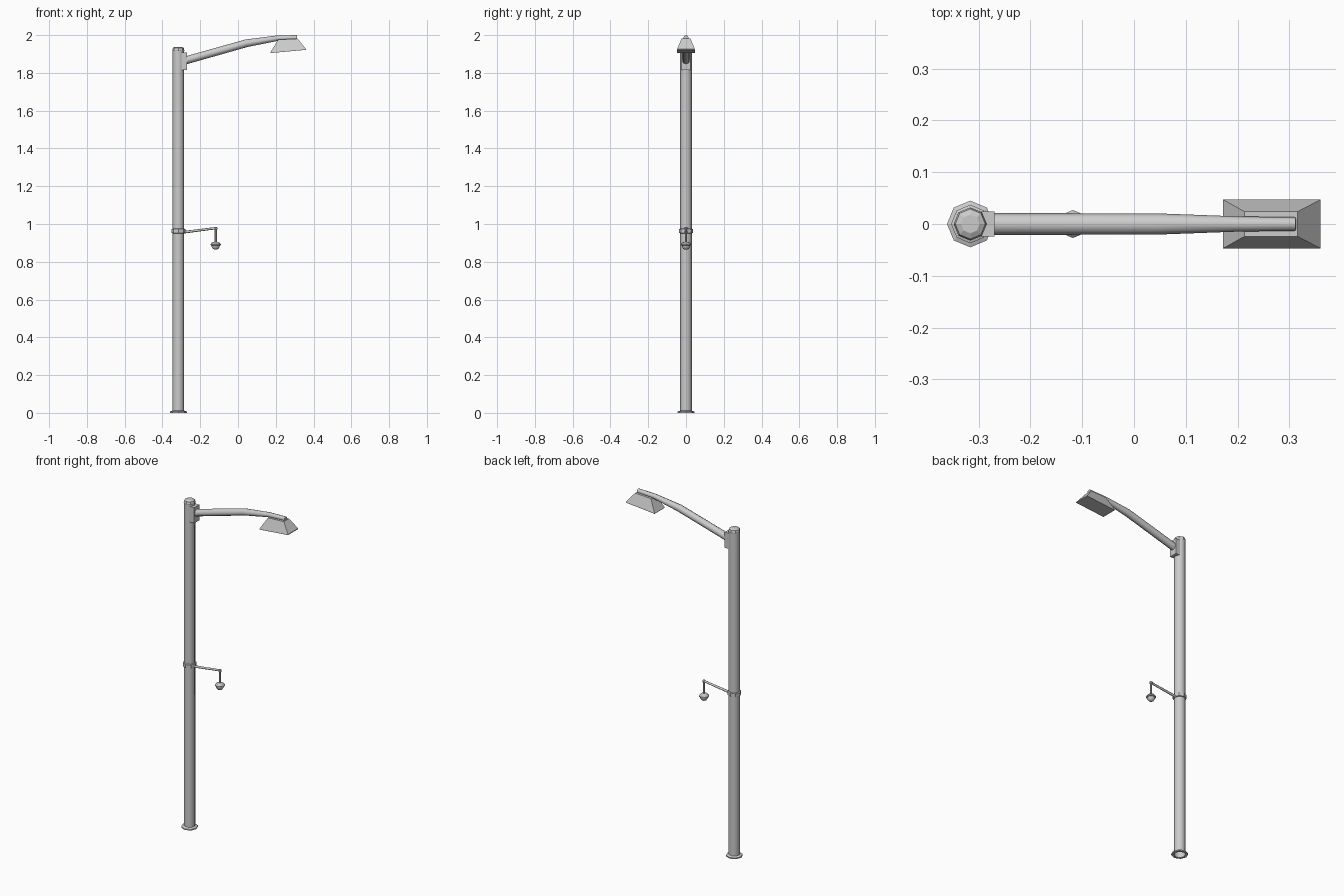
import bpy, bmesh
from math import pi, cos, sin
from mathutils import Vector

if "Cube" in bpy.data.objects:
    bpy.data.objects.remove(bpy.data.objects["Cube"])

PX = -0.316   # pole axis
CX = -0.118   # hanging camera axis


def finish(name, bm, smooth=None):
    bmesh.ops.recalc_face_normals(bm, faces=bm.faces)
    me = bpy.data.meshes.new(name)
    bm.to_mesh(me)
    bm.free()
    ob = bpy.data.objects.new(name, me)
    bpy.context.collection.objects.link(ob)
    if smooth:
        bpy.context.view_layer.objects.active = ob
        ob.select_set(True)
        bpy.ops.object.shade_smooth_by_angle(angle=smooth)
        ob.select_set(False)
    return ob


def skin(name, rings, start=True, end=True, smooth=None):
    """Bridge equal-sized point rings into a solid."""
    bm = bmesh.new()
    vs = [[bm.verts.new(p) for p in r] for r in rings]
    n = len(vs[0])
    for a, b in zip(vs, vs[1:]):
        for i in range(n):
            j = (i + 1) % n
            bm.faces.new((a[i], a[j], b[j], b[i]))
    if start:
        bm.faces.new(vs[0][::-1])
    if end:
        bm.faces.new(vs[-1])
    return finish(name, bm, smooth)


def lathe(name, x, profile, n=8, start=True, end=True, smooth=None):
    rings = [[(x + r * cos(2 * pi * i / n), r * sin(2 * pi * i / n), z)
              for i in range(n)] for r, z in profile]
    return skin(name, rings, start, end, smooth)


def tube(name, path, n=8):
    """Tube in the xz plane; path entries are x, z, radius."""
    pts = [Vector((x, 0, z)) for x, z, r in path]
    rings = []
    for k, p in enumerate(pts):
        t = (pts[min(k + 1, len(pts) - 1)] - pts[max(k - 1, 0)]).normalized()
        u = Vector((0, 1, 0))
        v = t.cross(u)
        r = path[k][2]
        rings.append([p + r * (cos(2 * pi * i / n) * u + sin(2 * pi * i / n) * v)
                      for i in range(n)])
    return skin(name, rings, smooth=pi / 3.5)


def rect(x0, z0, x1, z1, w):
    return [(x0, -w, z0), (x1, -w, z1), (x1, w, z1), (x0, w, z0)]


# Pole, open underneath, with a rounded cap
lathe("pole", PX, [(0.031, 0), (0.031, 1.915)], start=False, end=False, smooth=pi / 3.5)
lathe("pole_cap", PX, [(0.031, 1.915), (0.032, 1.92), (0.029, 1.932), (0.018, 1.938)], start=False)
lathe("base_flange", PX, [(0.031, 0), (0.045, 0), (0.045, 0.007), (0.031, 0.012)],
      start=False, end=False)

# Bracket and curved lamp arm
skin("arm_bracket", [rect(-0.316, 1.815, -0.269, 1.815, 0.024),
                     rect(-0.316, 1.907, -0.269, 1.907, 0.024)])
tube("lamp_arm", [(-0.285, 1.864, 0.021), (0.045, 1.957, 0.0205),
                  (0.205, 1.983, 0.0145), (0.312, 1.987, 0.013)])

# Tilted lamp shade
skin("lamp_shade", [rect(0.172, 1.905, 0.36, 1.922, 0.047),
                    rect(0.172, 1.909, 0.36, 1.926, 0.047),
                    rect(0.213, 1.976, 0.316, 1.981, 0.024)])

# Clamp ring and camera arm
lathe("clamp_ring", PX, [(0.031, 0.951), (0.037, 0.953), (0.037, 0.973), (0.031, 0.975)],
      start=False, end=False)
tube("camera_arm", [(-0.29, 0.956, 0.007), (CX, 0.978, 0.006)])
lathe("arm_elbow", CX, [(0.005, 0.968), (0.009, 0.972), (0.009, 0.981), (0.005, 0.985)])
lathe("drop_rod", CX, [(0.0055, 0.89), (0.0055, 0.972)])

# Hanging dome camera
lathe("camera_housing", CX, [(0.022, 0.886), (0.027, 0.888), (0.027, 0.894), (0.020, 0.902), (0.008, 0.906)])
lathe("camera_dome", CX, [(0.022, 0.888), (0.021, 0.879), (0.015, 0.869), (0.006, 0.864)],
      smooth=pi / 3.5)
